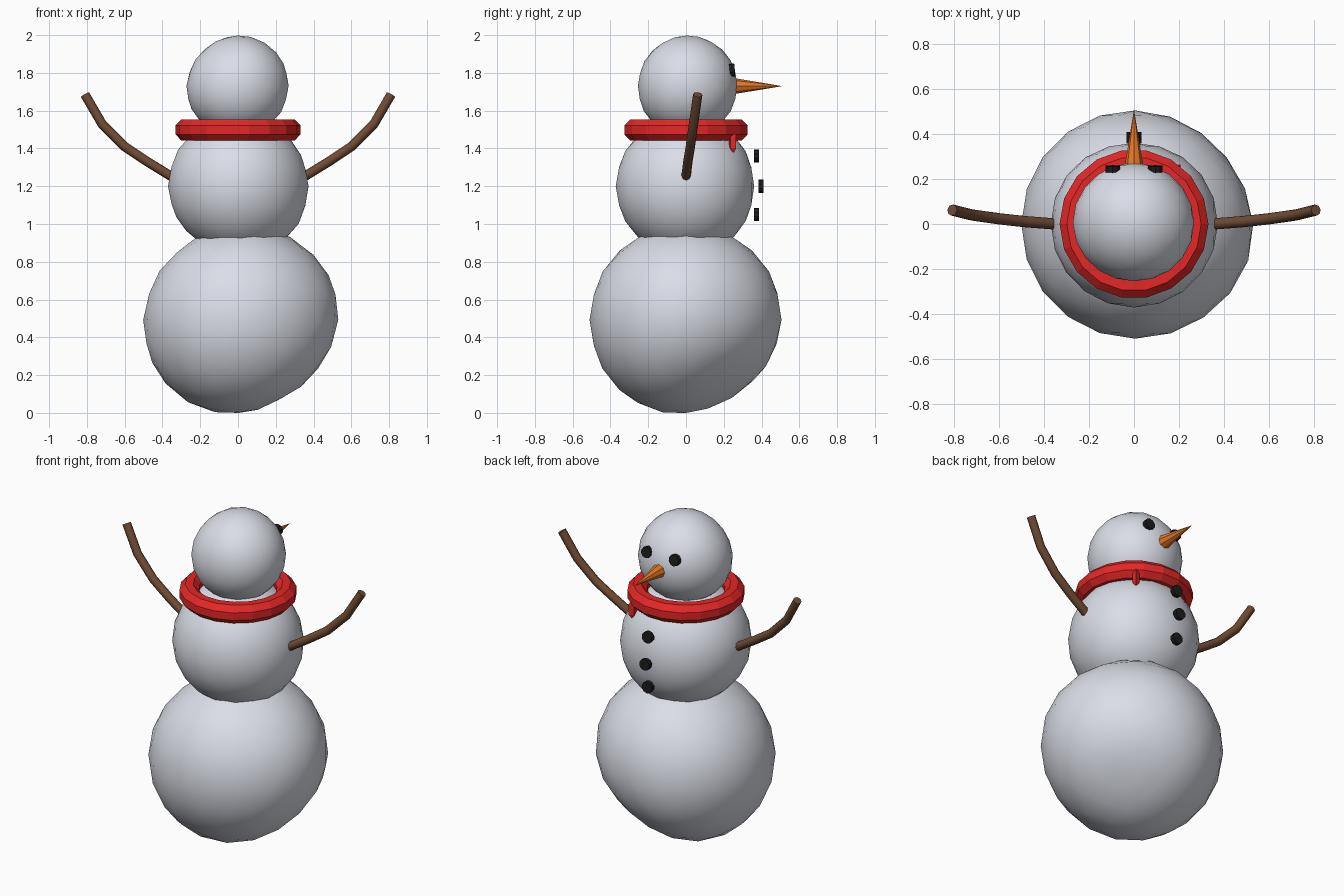
import bpy, bmesh, math
from mathutils import Vector

if "Cube" in bpy.data.objects:
    bpy.data.objects.remove(bpy.data.objects["Cube"])


def material(name, rgb):
    m = bpy.data.materials.new(name)
    m.diffuse_color = (*rgb, 1)
    m.use_nodes = True
    m.node_tree.nodes["Principled BSDF"].inputs["Base Color"].default_value = m.diffuse_color
    return m


SNOW = material("snow_white", (0.88, 0.91, 1.0))
RED = material("scarf_red", (0.78, 0.02, 0.02))
ORANGE = material("carrot_orange", (0.85, 0.2, 0.025))
BROWN = material("twig_brown", (0.16, 0.07, 0.035))
BLACK = material("coal_black", (0.012, 0.012, 0.012))


def finish(name, mat, smooth=False):
    ob = bpy.context.object
    ob.name = name
    ob.data.materials.append(mat)
    if smooth:
        bpy.ops.object.shade_smooth()
    return ob


def snowball(name, centre, radius, lumps):
    """Coarse smooth ball, pushed in or out around a few directions."""
    bpy.ops.mesh.primitive_ico_sphere_add(subdivisions=3, radius=1, location=centre)
    ob = finish(name, SNOW, True)
    lumps = [(Vector(d).normalized(), a) for d, a in lumps]
    for v in ob.data.vertices:
        n = v.co.normalized()
        v.co = n * radius * (1 + sum(a * math.exp(5 * (n.dot(d) - 1)) for d, a in lumps))
    return ob


# Three lumpy snowballs
base = snowball("bottom_snowball", (0.005, 0, 0.48), 0.51,
                [((1, -0.2, 0.25), 0.05), ((0.45, 0.45, -0.77), -0.13),
                 ((-0.6, 0, 0.7), -0.04), ((-0.45, -0.4, -0.8), 0.02)])
base.location.z = -min(v.co.z for v in base.data.vertices)
snowball("middle_snowball", (0, 0, 1.2), 0.372,
         [((0.7, 0.2, -0.7), 0.02), ((-0.6, 0, -0.8), -0.03), ((0, 1, 0), -0.03)])
snowball("head", (0, 0.005, 1.732), 0.268,
         [((-0.9, 0, -0.3), 0.03), ((-0.6, -0.5, 0.7), -0.04), ((0, -1, 0.1), -0.03)])

# Scarf: flat-faced ring with an eight-sided section
SEG, SIDES = 18, 8
bm = bmesh.new()
rings = []
for i in range(SEG):
    a = 2 * math.pi * i / SEG
    ring = []
    for j in range(SIDES):
        b = 2 * math.pi * (j + 0.5) / SIDES
        r = 0.276 + 0.06 * math.cos(b)
        ring.append(bm.verts.new((r * math.cos(a), r * math.sin(a), 0.061 * math.sin(b))))
    rings.append(ring)
for i in range(SEG):
    p, q = rings[i], rings[(i + 1) % SEG]
    for j in range(SIDES):
        k = (j + 1) % SIDES
        bm.faces.new((p[j], q[j], q[k], p[k]))
mesh = bpy.data.meshes.new("scarf")
bm.to_mesh(mesh)
bm.free()
scarf = bpy.data.objects.new("scarf", mesh)
scarf.location.z = 1.498
mesh.materials.append(RED)
bpy.context.collection.objects.link(scarf)

# Small pointed scarf end
bpy.ops.mesh.primitive_uv_sphere_add(segments=4, ring_count=2, radius=1,
                                     location=(0.193, 0.247, 1.435), rotation=(0, 0, 0.9))
bpy.context.object.scale = (0.028, 0.022, 0.066)
finish("scarf_end", RED)

# Carrot nose
bpy.ops.mesh.primitive_cone_add(vertices=8, radius1=0.043, radius2=0, depth=0.26,
                                location=(0, 0.38, 1.73), rotation=(-math.pi / 2, 0, 0))
finish("nose", ORANGE)


# Coal eyes and buttons
def coal(name, loc, radius, tilt=0):
    bpy.ops.mesh.primitive_cylinder_add(vertices=10, radius=radius, depth=0.027, location=loc,
                                        rotation=(-math.pi / 2 + tilt, 0, 0))
    finish(name, BLACK)


for side, label in ((-1, "left"), (1, "right")):
    coal(label + "_eye", (side * 0.095, 0.245, 1.815), 0.034, 0.1)
for i, (y, z) in enumerate(((0.373, 1.36), (0.397, 1.2), (0.373, 1.05))):
    coal(f"button_{i + 1}", (0, y, z), 0.035)

# Bent twig arms
PATH = [(0.35, 0.0, 1.25), (0.48, 0.01, 1.33), (0.6, 0.023, 1.41),
        (0.72, 0.04, 1.53), (0.81, 0.062, 1.685)]
for side, label in ((-1, "left"), (1, "right")):
    cu = bpy.data.curves.new(label + "_arm", 'CURVE')
    cu.dimensions = '3D'
    cu.bevel_depth = 0.025
    cu.bevel_resolution = 2
    cu.use_fill_caps = True
    sp = cu.splines.new('POLY')
    sp.points.add(len(PATH) - 1)
    for pt, (x, y, z) in zip(sp.points, PATH):
        pt.co = (side * x, y, z, 1)
    ob = bpy.data.objects.new(label + "_arm", cu)
    bpy.context.collection.objects.link(ob)
    bpy.ops.object.select_all(action='DESELECT')
    ob.select_set(True)
    bpy.context.view_layer.objects.active = ob
    bpy.ops.object.convert(target='MESH')
    arm = finish(label + "_arm", BROWN)
    bpy.ops.object.shade_smooth_by_angle(angle=math.radians(50))
